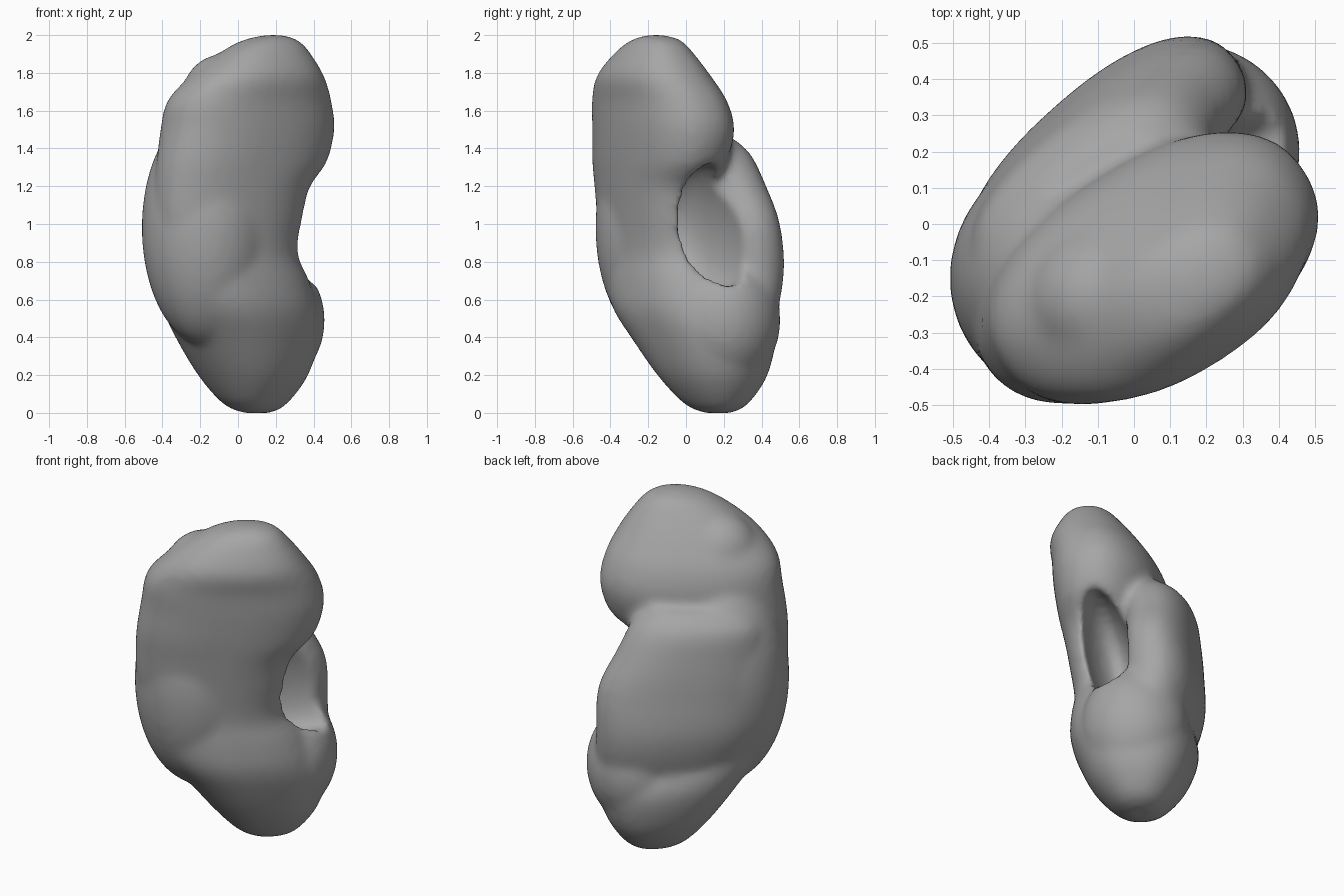
import bpy, bmesh
from math import sin, cos, pi, radians, copysign
from mathutils import Matrix, Vector

cube = bpy.data.objects.get("Cube")
if cube:
    bpy.data.objects.remove(cube)

grey = bpy.data.materials.new("plain grey")
grey.use_nodes = True
grey.diffuse_color = (0.38, 0.38, 0.38, 1)
grey.node_tree.nodes["Principled BSDF"].inputs["Base Color"].default_value = (0.38, 0.38, 0.38, 1)


def smooth_rings(rings, steps=5):
    """Rounded interpolation between the given rings."""
    pts = [Vector(r) for r in rings]
    pts = [pts[0]] + pts + [pts[-1]]
    out = []
    for p, q, r, s in zip(pts, pts[1:], pts[2:], pts[3:]):
        for k in range(steps):
            t = k / steps
            out.append(q + (r - p) * (t / 2) + (2 * p - 5 * q + 4 * r - s) * (t * t / 2)
                       + (3 * q - p - 3 * r + s) * (t ** 3 / 2))
    return out + [pts[-1]]


def blunt(v):
    return copysign(abs(v) ** 0.88, v)


def loft(bm, rings, sides=40):
    """Closed body through blunt ovals: z, centre x, centre y, long radius, short radius, turn."""
    loops = []
    angles = [2 * pi * i / sides for i in range(sides)]
    for z, cx, cy, a, b, turn in smooth_rings(rings):
        rot = Matrix.Rotation(radians(turn), 3, 'Z')
        loops.append([bm.verts.new(rot @ Vector((a * blunt(cos(t)), b * blunt(sin(t)), 0))
                                   + Vector((cx, cy, z))) for t in angles])
    for low, high in zip(loops, loops[1:]):
        for i in range(sides):
            j = (i + 1) % sides
            bm.faces.new((low[i], low[j], high[j], high[i]))
    bm.faces.new(loops[0][::-1])
    bm.faces.new(loops[-1])


def ellipsoid(bm, centre, radii, turn=0, tilt=0):
    m = (Matrix.Translation(centre) @ Matrix.Rotation(radians(turn), 4, 'Z')
         @ Matrix.Rotation(radians(tilt), 4, 'X') @ Matrix.Diagonal((*radii, 1)))
    bmesh.ops.create_icosphere(bm, subdivisions=4, radius=1, matrix=m)


def make(name, bm):
    mesh = bpy.data.meshes.new(name)
    bm.to_mesh(mesh)
    bm.free()
    mesh.materials.append(grey)
    ob = bpy.data.objects.new(name, mesh)
    bpy.context.collection.objects.link(ob)
    return ob


bm = bmesh.new()
# Front arm with the top lobe and the bottom tip
loft(bm, [
    (0.00, 0.10, 0.17, 0.08, 0.07, 45),
    (0.05, 0.09, 0.16, 0.18, 0.15, 45),
    (0.20, 0.08, 0.14, 0.30, 0.26, 45),
    (0.40, 0.05, 0.09, 0.40, 0.33, 45),
    (0.55, 0.01, 0.01, 0.43, 0.34, 40),
    (0.70, -0.03, -0.06, 0.43, 0.31, 35),
    (0.85, -0.06, -0.14, 0.40, 0.25, 30),
    (1.05, -0.05, -0.17, 0.42, 0.24, 28),
    (1.20, -0.03, -0.17, 0.44, 0.25, 28),
    (1.33, 0.02, -0.14, 0.49, 0.27, 31),
    (1.50, 0.05, -0.12, 0.50, 0.29, 32),
    (1.65, 0.06, -0.14, 0.47, 0.28, 32),
    (1.78, 0.10, -0.17, 0.38, 0.25, 32),
    (1.90, 0.14, -0.17, 0.26, 0.18, 32),
    (1.97, 0.17, -0.16, 0.16, 0.12, 32),
    (2.00, 0.19, -0.16, 0.05, 0.05, 32)])
# Back lobe
loft(bm, [
    (0.35, 0.05, 0.14, 0.28, 0.15, 42),
    (0.50, 0.00, 0.15, 0.40, 0.21, 42),
    (0.75, -0.07, 0.16, 0.46, 0.22, 42),
    (1.00, -0.08, 0.15, 0.46, 0.21, 40),
    (1.20, -0.11, 0.11, 0.41, 0.20, 40),
    (1.37, -0.12, 0.07, 0.35, 0.19, 38),
    (1.46, -0.09, 0.07, 0.23, 0.12, 35)])
# Thick spine joining the arms, bottom lobe, and upper shoulder
ellipsoid(bm, (-0.16, -0.13, 0.98), (0.36, 0.34, 0.63), 45)
ellipsoid(bm, (0.17, 0.21, 0.49), (0.285, 0.295, 0.35), 45)
ellipsoid(bm, (-0.08, -0.20, 1.68), (0.22, 0.20, 0.22), 30)
body = make("bean_body", bm)

# Hollow between the two arms
bm = bmesh.new()
ellipsoid(bm, (0.32, 0.135, 0.99), (0.38, 0.14, 0.34), 36, 10)
hollow = make("hollow_cutter", bm)
hollow.hide_render = True
hollow.hide_viewport = True


def remesh(size):
    mod = body.modifiers.new("Remesh", 'REMESH')
    mod.mode = 'VOXEL'
    mod.voxel_size = size
    mod.use_smooth_shade = True


remesh(0.02)
cut = body.modifiers.new("Hollow", 'BOOLEAN')
cut.operation = 'DIFFERENCE'
cut.object = hollow
remesh(0.022)
relax = body.modifiers.new("Smooth", 'SMOOTH')
relax.factor = 0.5
relax.iterations = 7
